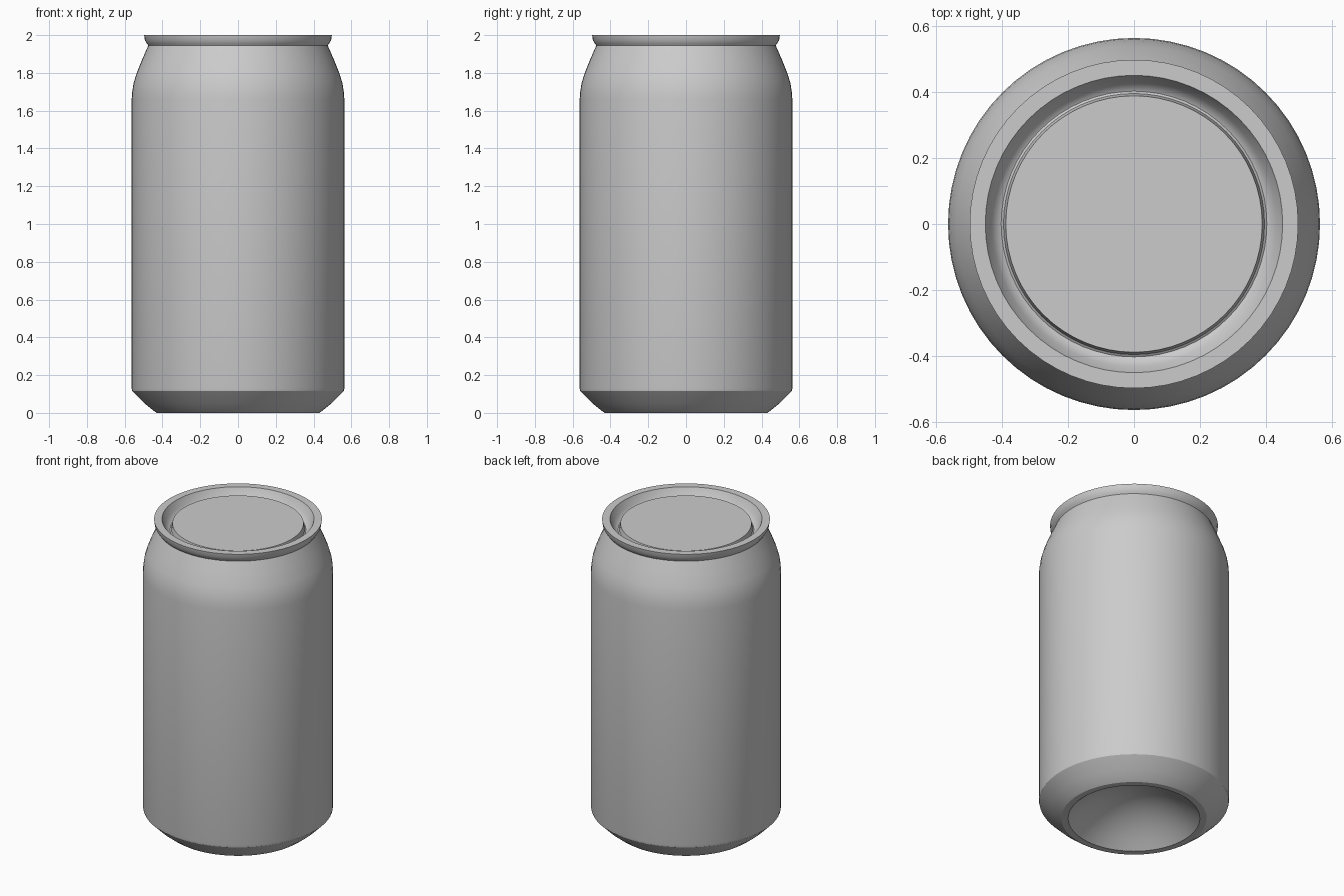
import bpy
import bmesh
from math import cos, sin, tau, radians

SIDES = 64

if "Cube" in bpy.data.objects:
    bpy.data.objects.remove(bpy.data.objects["Cube"], do_unlink=True)

# Bare metal
metal = bpy.data.materials.new("light_grey_metal")
metal.use_nodes = True
grey = (0.6, 0.6, 0.6, 1)
metal.diffuse_color = grey
metal.node_tree.nodes["Principled BSDF"].inputs["Base Color"].default_value = grey


def lathe(name, profile):
    """Revolve (radius, height) points about z; a zero radius becomes a pole."""
    bm = bmesh.new()
    rings = []
    for r, z in profile:
        if r == 0:
            rings.append([bm.verts.new((0, 0, z))] * SIDES)
        else:
            rings.append([bm.verts.new((r * cos(tau * j / SIDES), r * sin(tau * j / SIDES), z))
                          for j in range(SIDES)])
    for low, high in zip(rings, rings[1:]):
        for j in range(SIDES):
            k = (j + 1) % SIDES
            corners = dict.fromkeys((low[j], low[k], high[k], high[j]))
            bm.faces.new(list(corners))
    mesh = bpy.data.meshes.new(name)
    bm.to_mesh(mesh)
    bm.free()
    mesh.materials.append(metal)
    obj = bpy.data.objects.new(name, mesh)
    bpy.context.collection.objects.link(obj)
    bpy.ops.object.select_all(action='DESELECT')
    obj.select_set(True)
    bpy.context.view_layer.objects.active = obj
    bpy.ops.object.shade_smooth_by_angle(angle=radians(30))
    return obj


# Body: hollow domed base, foot ring, chamfer, straight wall, tapered shoulder
FOOT, DOME = 0.39, 0.18
dome = [(FOOT * i / 8, DOME * (1 - (i / 8) ** 2)) for i in range(9)]
wall = [(0.43, 0), (0.445, 0.01), (0.495, 0.05), (0.56, 0.115),
        (0.563, 0.13), (0.563, 1.66), (0.56, 1.7), (0.553, 1.745),
        (0.538, 1.795), (0.508, 1.87), (0.475, 1.945)]
lathe("can_body", dome + wall)

# Lid: flared rim with a flat top, sunken groove and raised centre panel
lathe("can_lid", [(0.475, 1.945), (0.482, 1.955), (0.493, 1.972), (0.497, 2),
                  (0.45, 2), (0.43, 1.955), (0.413, 1.935), (0.402, 1.93),
                  (0.395, 1.935), (0.388, 1.972), (0, 1.972)])
